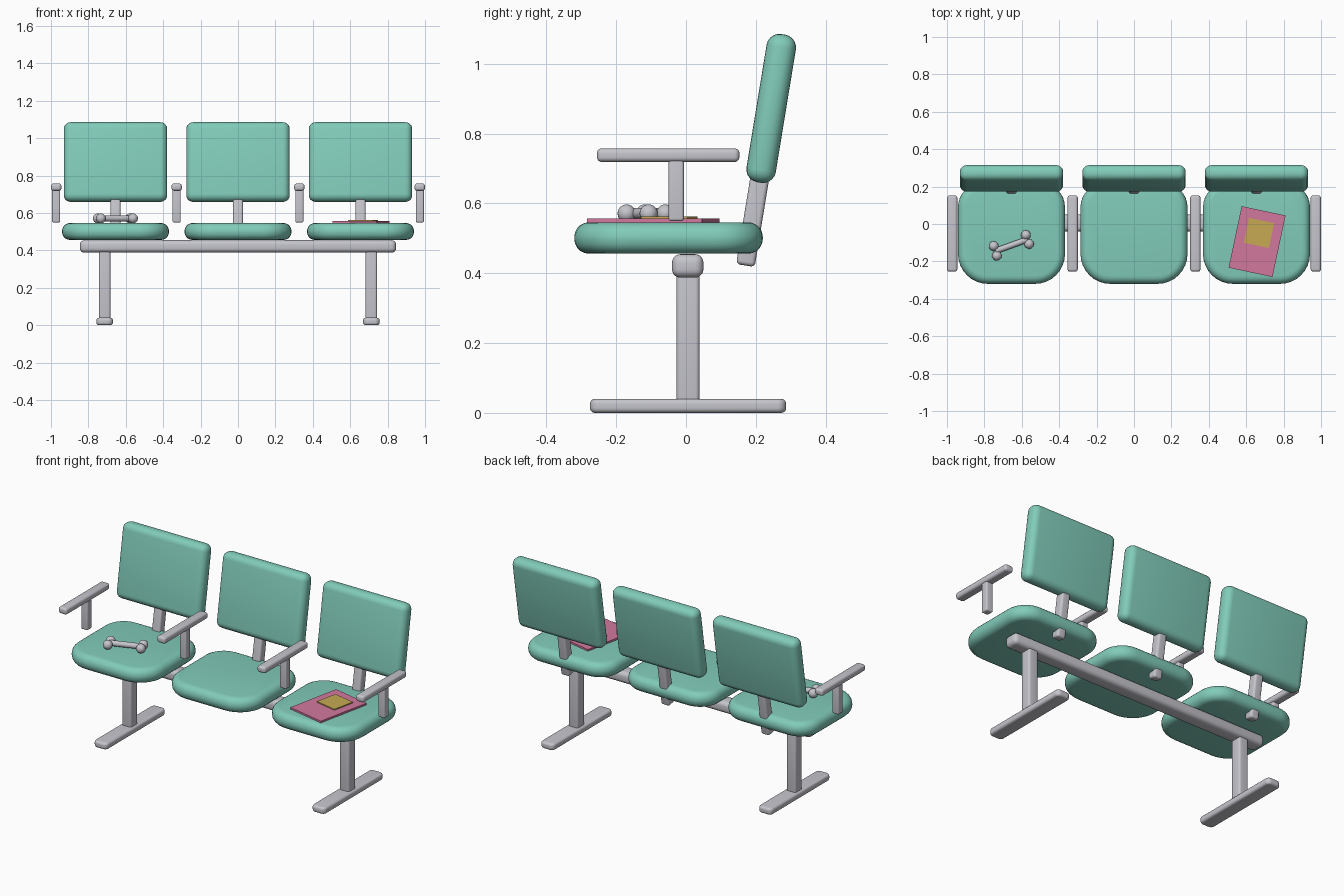
import bpy, bmesh, math
from mathutils import Matrix, Vector

if "Cube" in bpy.data.objects:
    bpy.data.objects.remove(bpy.data.objects["Cube"])


def material(name, rgb):
    m = bpy.data.materials.new(name)
    m.use_nodes = True
    m.diffuse_color = (*rgb, 1)
    bsdf = m.node_tree.nodes["Principled BSDF"]
    bsdf.inputs["Base Color"].default_value = (*rgb, 1)
    bsdf.inputs["Roughness"].default_value = 0.6
    return m


teal = material("teal upholstery", (0.22, 0.60, 0.49))
metal = material("pale grey metal", (0.56, 0.56, 0.61))
pink = material("pink cover", (0.64, 0.19, 0.34))
yellow = material("yellow panel", (0.57, 0.40, 0.09))


def finish(bm, name, mat, matrix):
    mesh = bpy.data.meshes.new(name)
    bmesh.ops.recalc_face_normals(bm, faces=bm.faces)
    bm.to_mesh(mesh)
    bm.free()
    mesh.materials.append(mat)
    obj = bpy.data.objects.new(name, mesh)
    obj.matrix_world = matrix
    bpy.context.collection.objects.link(obj)
    bpy.ops.object.select_all(action='DESELECT')
    obj.select_set(True)
    bpy.context.view_layer.objects.active = obj
    bpy.ops.object.shade_smooth_by_angle(angle=math.radians(35))
    return obj


def slab(name, mat, centre, size, edge=0, front=0, back=0, tilt=0, turn=0):
    """Box with rounded plan corners (front / back radii) and a rolled rim."""
    bm = bmesh.new()
    bmesh.ops.create_cube(bm, size=1)
    bmesh.ops.scale(bm, vec=size, verts=bm.verts)
    for radius, sign in ((front, -1), (back, 1)):
        if radius:
            corners = [e for e in bm.edges
                       if abs(e.verts[0].co.z - e.verts[1].co.z) > size[2] * 0.9
                       and all(abs(v.co.y - sign * size[1] / 2) < 1e-5 for v in e.verts)]
            bmesh.ops.bevel(bm, geom=corners, offset=radius, segments=8,
                            profile=0.5, affect='EDGES')
    if edge:
        sharp = [e for e in bm.edges if e.calc_face_angle(0) > math.radians(60)]
        bmesh.ops.bevel(bm, geom=sharp, offset=edge, segments=5,
                        profile=0.5, affect='EDGES')
    matrix = (Matrix.Translation(centre) @ Matrix.Rotation(turn, 4, 'Z')
              @ Matrix.Rotation(tilt, 4, 'X'))
    return finish(bm, name, mat, matrix)


def ball(name, mat, centre, radius):
    bm = bmesh.new()
    bmesh.ops.create_uvsphere(bm, u_segments=20, v_segments=12, radius=radius)
    return finish(bm, name, mat, Matrix.Translation(centre))


def rod(name, mat, a, b, radius):
    a, b = Vector(a), Vector(b)
    bm = bmesh.new()
    bmesh.ops.create_cone(bm, cap_ends=True, segments=20, radius1=radius,
                          radius2=radius, depth=(b - a).length)
    turn = (b - a).to_track_quat('Z', 'Y').to_matrix().to_4x4()
    return finish(bm, name, mat, Matrix.Translation((a + b) / 2) @ turn)


# Three padded seats, each with a leaning backrest on a strut
LEAN = math.radians(-9.3)
for side, x in (("right", -0.655), ("middle", 0), ("left", 0.655)):
    slab(side + "_seat", teal, (x, -0.05, 0.501), (0.572, 0.54, 0.09),
         edge=0.042, front=0.16, back=0.13)
    slab(side + "_backrest", teal, (x, 0.244, 0.872), (0.553, 0.085, 0.43),
         edge=0.037, tilt=LEAN)
    slab(side + "_back_strut", metal, (x, 0.196, 0.58), (0.054, 0.054, 0.32),
         edge=0.012, tilt=LEAN)

# Armrests at the ends and between the seats
for i, x in enumerate((-0.972, -0.328, 0.328, 0.972), 1):
    slab(f"armrest_{i}", metal, (x, -0.051, 0.738), (0.055, 0.408, 0.039), edge=0.014)
    slab(f"armrest_post_{i}", metal, (x, -0.028, 0.638), (0.043, 0.044, 0.178), edge=0.008)

# Long beam on two legs with floor runners
slab("beam", metal, (0, 0.005, 0.421), (1.69, 0.09, 0.067), edge=0.024)
for side, x in (("right", -0.713), ("left", 0.713)):
    slab(side + "_leg", metal, (x, 0.006, 0.215), (0.062, 0.066, 0.39), edge=0.012)
    slab(side + "_foot", metal, (x, 0.006, 0.02), (0.088, 0.562, 0.04),
         edge=0.014, front=0.025, back=0.025)

# Toy bone lying on one seat
Z = 0.571
rod("bone_shaft", metal, (-0.74, -0.144, Z), (-0.57, -0.083, Z), 0.016)
for i, (x, y) in enumerate(((-0.75, -0.118), (-0.733, -0.17),
                            (-0.578, -0.059), (-0.561, -0.107)), 1):
    ball(f"bone_knob_{i}", metal, (x, y, Z), 0.026)

# Magazine with a picture panel on the opposite seat
TURN = math.radians(-12)
slab("magazine", pink, (0.658, -0.094, 0.55), (0.24, 0.336, 0.013), turn=TURN)
slab("magazine_panel", yellow, (0.668, -0.048, 0.559), (0.137, 0.136, 0.007), turn=TURN)
